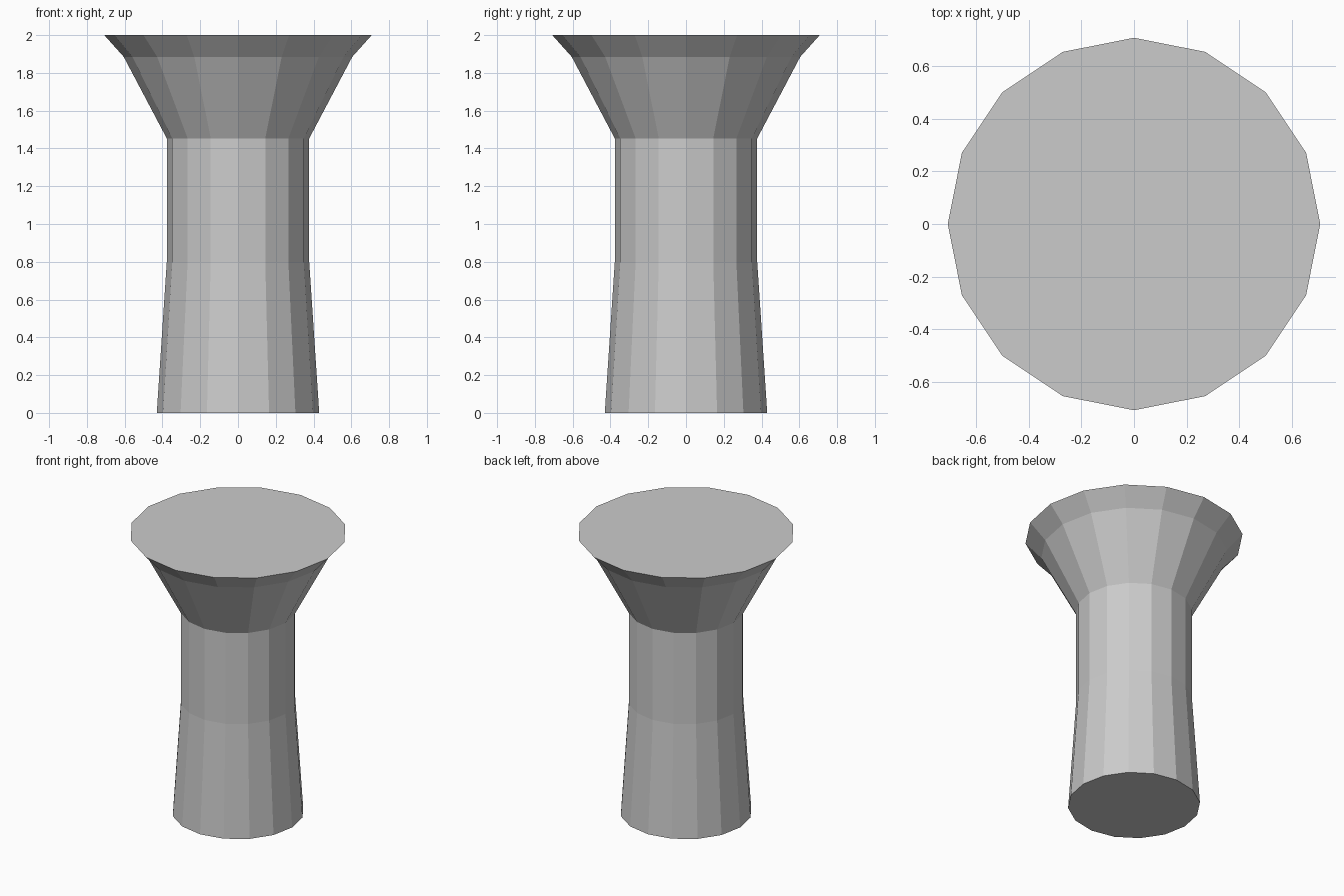
import bpy, bmesh
from math import cos, sin, tau

if "Cube" in bpy.data.objects:
    bpy.data.objects.remove(bpy.data.objects["Cube"])

SIDES = 16
# (radius, height) from the foot to the flared top
PROFILE = [(0.43, 0), (0.377, 0.8), (0.377, 1.453), (0.605, 1.885), (0.708, 2)]

bm = bmesh.new()

# Rings of the flared column
rings = [[bm.verts.new((r * cos(tau * i / SIDES), r * sin(tau * i / SIDES), z))
          for i in range(SIDES)] for r, z in PROFILE]

# Side walls
for low, high in zip(rings, rings[1:]):
    for i in range(SIDES):
        j = (i + 1) % SIDES
        bm.faces.new((low[i], low[j], high[j], high[i]))

# Flat bottom and top
bm.faces.new(rings[0][::-1])
bm.faces.new(rings[-1])

mesh = bpy.data.meshes.new("flared_column")
bm.to_mesh(mesh)
bm.free()
column = bpy.data.objects.new("flared_column", mesh)
bpy.context.collection.objects.link(column)
